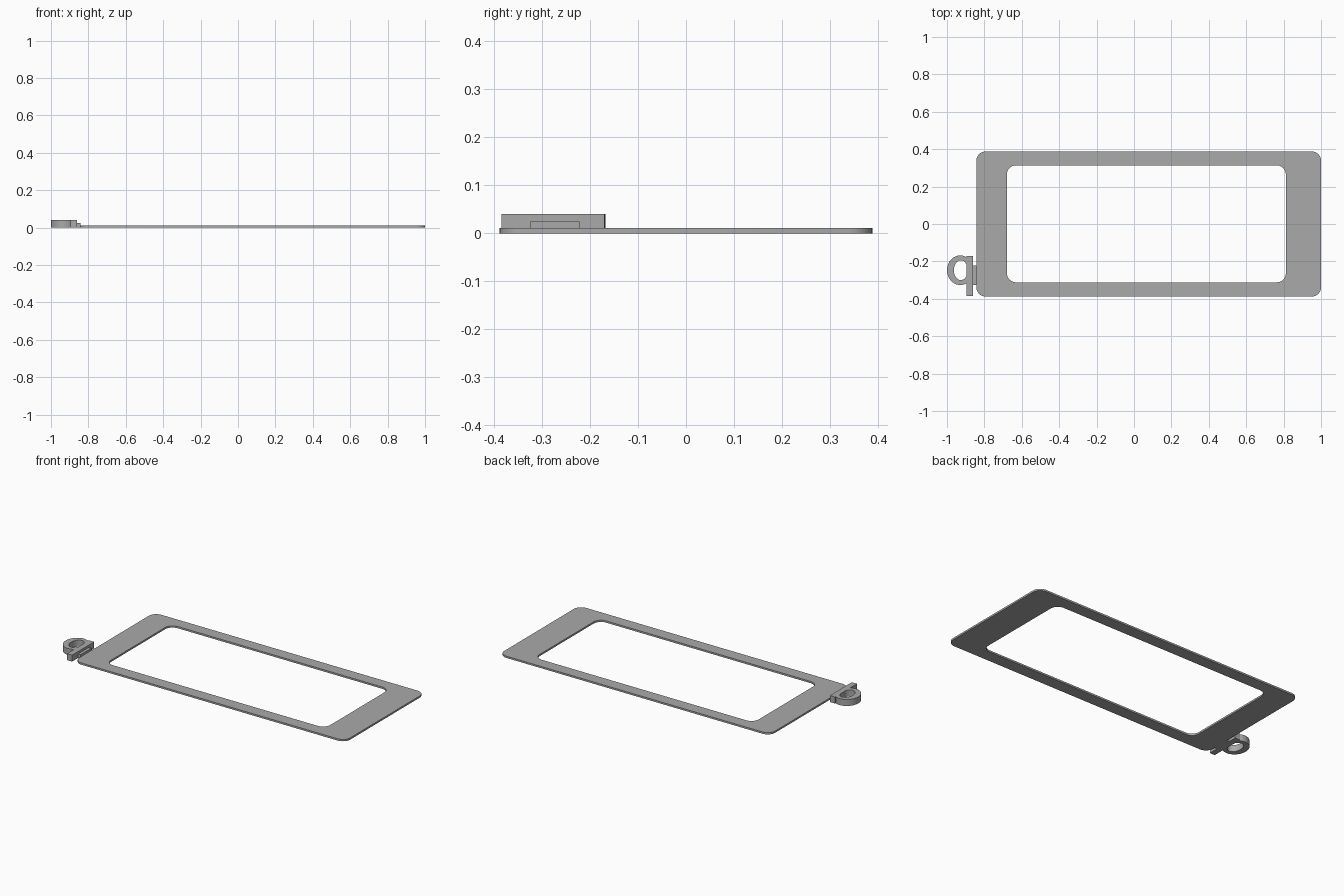
import bpy, bmesh
from math import cos, sin, pi, radians

cube = bpy.data.objects.get("Cube")
if cube:
    bpy.data.objects.remove(cube, do_unlink=True)

grey = bpy.data.materials.new("plain grey")
grey.use_nodes = True
grey.diffuse_color = (0.4, 0.4, 0.4, 1)
grey.node_tree.nodes["Principled BSDF"].inputs["Base Color"].default_value = (0.4, 0.4, 0.4, 1)


def rounded_rect(x0, x1, y0, y1, r, steps=8):
    """Counter-clockwise outline with rounded corners."""
    centres = [(x1 - r, y1 - r), (x0 + r, y1 - r), (x0 + r, y0 + r), (x1 - r, y0 + r)]
    return [(cx + r * cos((q + i / steps) * pi / 2), cy + r * sin((q + i / steps) * pi / 2))
            for q, (cx, cy) in enumerate(centres) for i in range(steps + 1)]


def ellipse(cx, cy, rx, ry, n=40):
    return [(cx + rx * cos(2 * pi * i / n), cy + ry * sin(2 * pi * i / n)) for i in range(n)]


def finish(name, bm):
    bmesh.ops.recalc_face_normals(bm, faces=bm.faces)
    mesh = bpy.data.meshes.new(name)
    bm.to_mesh(mesh)
    bm.free()
    mesh.materials.append(grey)
    obj = bpy.data.objects.new(name, mesh)
    bpy.context.collection.objects.link(obj)
    bpy.ops.object.select_all(action='DESELECT')
    obj.select_set(True)
    bpy.context.view_layer.objects.active = obj
    bpy.ops.object.shade_smooth_by_angle(angle=radians(30))


def ring_slab(name, outer, inner, height, cut_x=None):
    """Flat band between two matching outlines, optionally trimmed at cut_x."""
    bm = bmesh.new()
    loops = [[bm.verts.new((x, y, z)) for x, y in pts]
             for pts, z in ((outer, 0), (outer, height), (inner, height), (inner, 0))]
    n = len(outer)
    for a, b in zip(loops, loops[1:] + loops[:1]):
        for i in range(n):
            j = (i + 1) % n
            bm.faces.new((a[i], a[j], b[j], b[i]))
    if cut_x is not None:
        bmesh.ops.bisect_plane(bm, geom=bm.verts[:] + bm.edges[:] + bm.faces[:],
                               plane_co=(cut_x, 0, 0), plane_no=(1, 0, 0), clear_outer=True)
    finish(name, bm)


def box(name, x0, x1, y0, y1, height):
    bm = bmesh.new()
    bmesh.ops.create_cube(bm, size=1)
    for v in bm.verts:
        v.co = (x1 if v.co.x > 0 else x0, y1 if v.co.y > 0 else y0, height if v.co.z > 0 else 0)
    finish(name, bm)


# Thin flat frame with a large rounded opening
ring_slab("frame", rounded_rect(-0.843, 1, -0.388, 0.388, 0.05),
          rounded_rect(-0.68, 0.812, -0.312, 0.314, 0.05), 0.011)

# Oval hanging loop, its upright bar and the small tab joining it to the frame
ring_slab("hanger_loop", ellipse(-0.929, -0.247, 0.071, 0.079),
          ellipse(-0.926, -0.247, 0.037, 0.053), 0.04, cut_x=-0.895)
box("hanger_bar", -0.895, -0.86, -0.384, -0.17, 0.04)
box("hanger_tab", -0.86, -0.843, -0.325, -0.222, 0.025)
